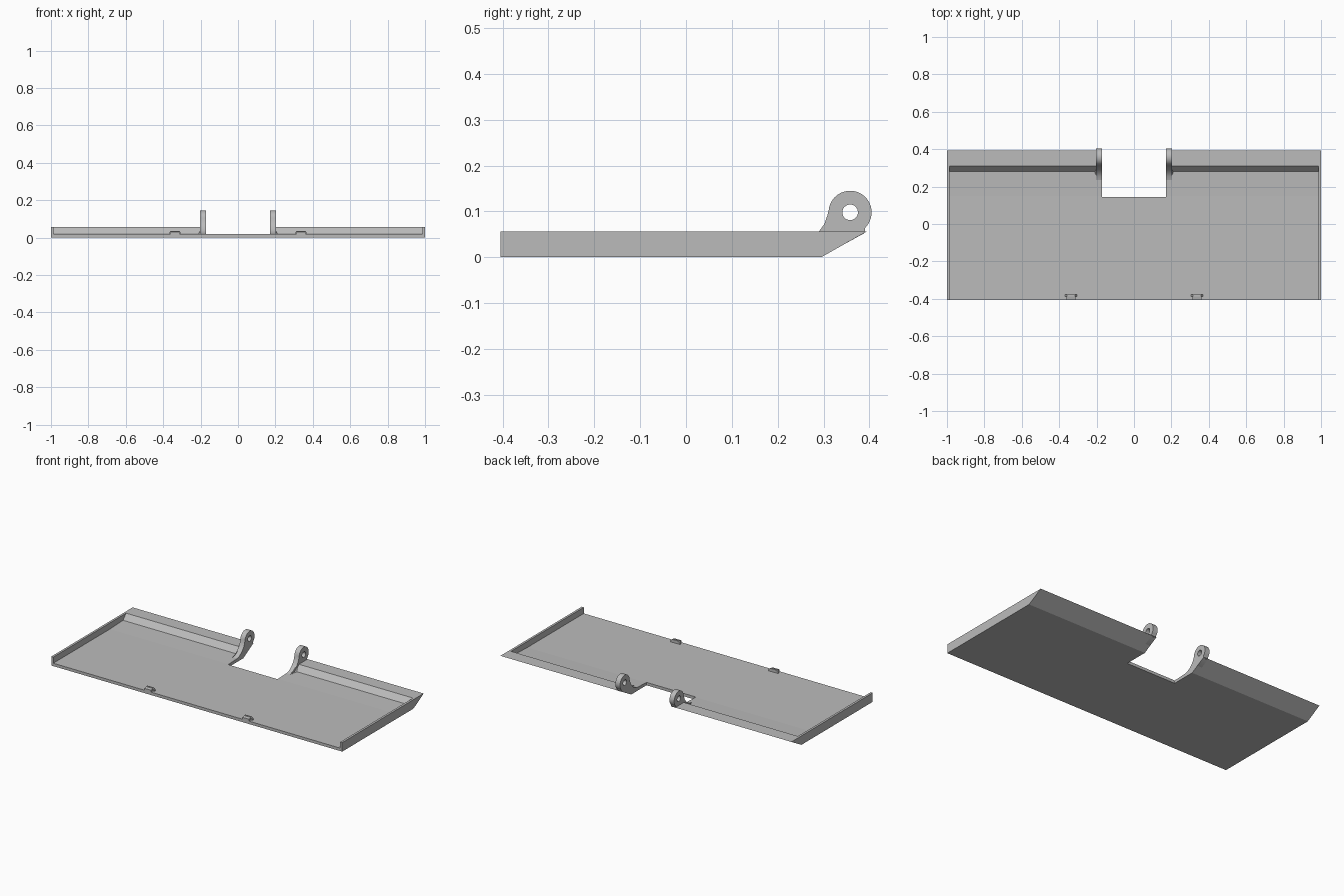
import bpy, bmesh, math
from mathutils import Vector

cube = bpy.data.objects.get("Cube")
if cube:
    bpy.data.objects.remove(cube, do_unlink=True)

grey = bpy.data.materials.new("plain grey")
grey.use_nodes = True
COLOR = (0.5, 0.5, 0.5, 1)
grey.diffuse_color = COLOR
grey.node_tree.nodes["Principled BSDF"].inputs["Base Color"].default_value = COLOR


def loft(name, sections):
    """Closed solid through matching rings of points."""
    bm = bmesh.new()
    rings = [[bm.verts.new(p) for p in s] for s in sections]
    for a, b in zip(rings, rings[1:]):
        for i in range(len(a)):
            j = (i + 1) % len(a)
            bm.faces.new((a[i], a[j], b[j], b[i]))
    bm.faces.new(rings[0])
    bm.faces.new(rings[-1])
    bmesh.ops.recalc_face_normals(bm, faces=bm.faces)
    me = bpy.data.meshes.new(name)
    bm.to_mesh(me)
    bm.free()
    me.materials.append(grey)
    ob = bpy.data.objects.new(name, me)
    bpy.context.collection.objects.link(ob)
    return ob


def prism(name, yz, x0, x1):
    """Side profile extruded across x."""
    return loft(name, [[(x, y, z) for y, z in yz] for x in (x0, x1)])


def activate(ob):
    bpy.ops.object.select_all(action='DESELECT')
    ob.select_set(True)
    bpy.context.view_layer.objects.active = ob


def cut(ob, cutter):
    mod = ob.modifiers.new("cut", 'BOOLEAN')
    mod.operation = 'DIFFERENCE'
    mod.solver = 'EXACT'
    mod.object = cutter
    activate(ob)
    bpy.ops.object.modifier_apply(modifier=mod.name)
    bpy.data.objects.remove(cutter, do_unlink=True)


def smooth(ob):
    activate(ob)
    bpy.ops.object.shade_smooth_by_angle(angle=math.radians(35))


FRONT, TOP, FLOOR = -0.405, 0.056, 0.018

# Tray: sloped back, side rims, open front, notch at the back
tray = prism("tray", [(FRONT, 0), (0.295, 0), (0.394, TOP), (FRONT, TOP)], -1, 1)
cut(tray, prism("cavity_cutter", [(-0.5, FLOOR), (0.15, FLOOR), (0.28, 0.023),
                                  (0.31, TOP), (0.31, 0.1), (-0.5, 0.1)], -0.986, 0.986))
cut(tray, prism("notch_cutter", [(0.145, -0.1), (0.5, -0.1), (0.5, 0.2), (0.145, 0.2)], -0.17, 0.17))

# Hinge lug profile: rounded eye on a curved foot
EYE, R = Vector((0.358, 0.098)), 0.047
eye_arc = [(EYE.x + R * math.cos(math.radians(a)), EYE.y + R * math.sin(math.radians(a)))
           for a in range(-45, 176, 10)]
foot = [(0.308, 0.09), (0.302, 0.073), (0.29, 0.056), (0.275, 0.04), (0.255, 0.027), (0.225, 0.0185)]
lug_yz = eye_arc + foot + [(0.225, 0.01), (0.312, 0.01), (0.389, 0.0525)]


def fillet_ring(s, y, r):
    """Concave corner section between the lug and the floor."""
    x0, z0 = 0.198, 0.018
    curve = [(x0 + r - r * math.cos(t), z0 + r - r * math.sin(t))
             for t in (i * math.pi / 12 for i in range(7))]
    return [(s * x, y, z) for x, z in [(x0, z0 - 0.005)] + curve + [(x0 + r, z0 - 0.005)]]


for side, s in (("left", 1), ("right", -1)):
    lug = prism(side + "_hinge_lug", lug_yz, s * 0.17, s * 0.202)
    hole = [(EYE.x + 0.017 * math.cos(i * math.pi / 16), EYE.y + 0.017 * math.sin(i * math.pi / 16))
            for i in range(32)]
    cut(lug, prism("hole_cutter", hole, s * 0.1, s * 0.3))
    smooth(lug)

    # Flared web blending the lug into the tray
    web = loft(side + "_lug_web", [fillet_ring(s, y, r) for y, r in
               ((0.225, 0.003), (0.255, 0.013), (0.275, 0.025), (0.29, 0.036), (0.312, 0.038))])
    smooth(web)

    # Snap clip on the front edge: wide bar with a narrower sloped toe
    c = s * 0.337
    loft(side + "_clip_bar", [[(c + dx, y, z) for dx, z in
         ((-0.032, 0.012), (0.032, 0.012), (0.032, 0.024), (0.022, 0.036), (-0.022, 0.036), (-0.032, 0.024))]
         for y in (-0.387, -0.376)])
    prism(side + "_clip_toe", [(FRONT, 0.012), (-0.386, 0.012), (-0.386, 0.034), (FRONT, 0.03)],
          c - 0.023, c + 0.023)
